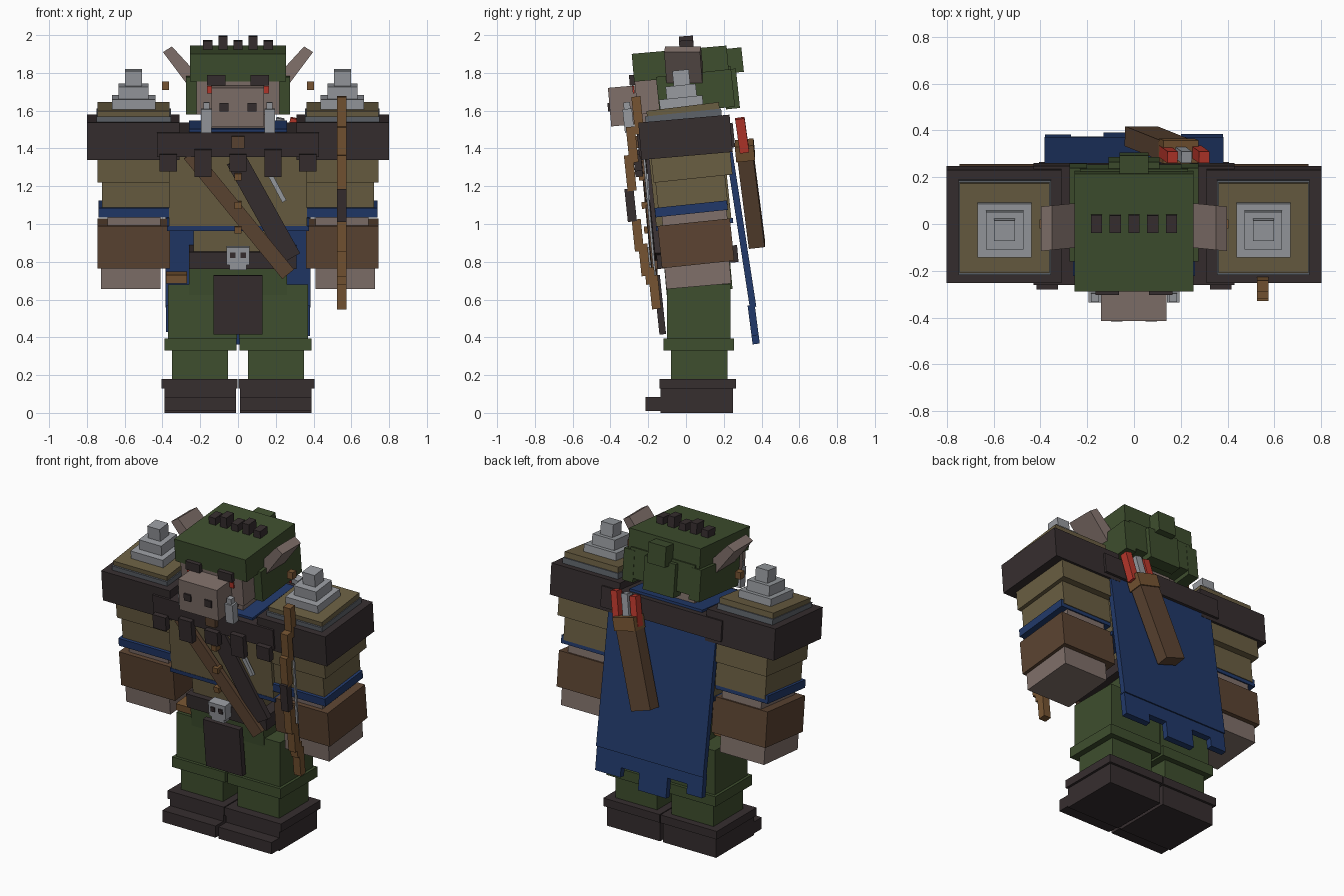
import bpy, bmesh, math
from mathutils import Matrix, Vector


def lin(c):
    c /= 255
    return c / 12.92 if c <= 0.04045 else ((c + 0.055) / 1.055) ** 2.4


PALETTE = {
    "green": (62, 78, 46), "tan": (106, 94, 66), "brown": (92, 68, 50), "dark_leather": (54, 46, 47),
    "blue": (33, 57, 106), "skin": (128, 112, 106), "pale_metal": (152, 155, 160),
    "dark_metal": (94, 99, 106), "red": (186, 56, 44), "wood": (118, 84, 50),
}
MATS = {}
for key, rgb in PALETTE.items():
    MATS[key] = bpy.data.materials.new(key)
    MATS[key].diffuse_color = (*[lin(c) for c in rgb], 1)


def add(name, mat, bm):
    bmesh.ops.recalc_face_normals(bm, faces=bm.faces)
    mesh = bpy.data.meshes.new(name)
    bm.to_mesh(mesh)
    bm.free()
    mesh.materials.append(MATS[mat])
    ob = bpy.data.objects.new(name, mesh)
    bpy.context.collection.objects.link(ob)
    return ob


def box(name, mat, x, y, z, tilt=0):
    """Box from ranges, leaning forward by tilt degrees about its own centre."""
    c = Vector([(r[0] + r[1]) / 2 for r in (x, y, z)])
    s = [abs(r[1] - r[0]) for r in (x, y, z)]
    bm = bmesh.new()
    m = Matrix.Translation(c) @ Matrix.Rotation(math.radians(tilt), 4, 'X') @ Matrix.Diagonal((*s, 1))
    bmesh.ops.create_cube(bm, size=1, matrix=m)
    return add(name, mat, bm)


def pair(name, mat, x, y, z, tilt=0):
    """Mirrored boxes on both sides."""
    for side, s in (("left", -1), ("right", 1)):
        box(f"{name}_{side}", mat, (x[0] * s, x[1] * s), y, z, tilt)


def beam(name, mat, p0, p1, width, depth):
    """Box running from p0 to p1, its depth facing front to back."""
    p0, p1 = Vector(p0), Vector(p1)
    d = p1 - p0
    az = d.normalized()
    ay = (Vector((0, 1, 0)) - az * az.y).normalized()
    ax = ay.cross(az)
    rot = Matrix((ax, ay, az)).transposed().to_4x4()
    bm = bmesh.new()
    m = Matrix.Translation((p0 + p1) / 2) @ rot @ Matrix.Diagonal((width, depth, d.length, 1))
    bmesh.ops.create_cube(bm, size=1, matrix=m)
    return add(name, mat, bm)


# Boots and legs
pair("boot", "dark_leather", (0.01, 0.39), (-0.135, 0.25), (0, 0.13))
pair("boot_toe", "dark_leather", (0.01, 0.39), (-0.215, -0.13), (0.01, 0.085))
pair("boot_cuff", "dark_leather", (0.003, 0.405), (-0.14, 0.265), (0.128, 0.18))
pair("lower_leg", "green", (0.052, 0.35), (-0.08, 0.22), (0.17, 0.34))
pair("knee_cuff", "green", (0.008, 0.388), (-0.12, 0.255), (0.33, 0.395))
pair("upper_leg", "green", (0.004, 0.37), (-0.1, 0.235), (0.39, 0.68))
box("hips", "green", (-0.26, 0.26), (-0.11, 0.24), (0.64, 0.8), 5)

# Belt, loincloth and skull buckle
box("loincloth", "dark_leather", (-0.13, 0.13), (-0.157, -0.122), (0.415, 0.73), 6)
box("belt", "dark_leather", (-0.26, 0.31), (-0.155, 0.275), (0.78, 0.87), 5)
box("skull", "pale_metal", (-0.06, 0.06), (-0.215, -0.15), (0.785, 0.88), 6)
box("skull_jaw", "pale_metal", (-0.045, 0.045), (-0.205, -0.15), (0.76, 0.79), 6)
pair("skull_eye", "dark_leather", (0.014, 0.042), (-0.222, -0.214), (0.82, 0.85), 6)
box("hip_pouch", "wood", (-0.38, -0.27), (-0.09, 0.1), (0.695, 0.74), 6)

# Torso
box("waist", "tan", (-0.235, 0.235), (-0.13, 0.21), (0.85, 1.0), 6)
box("chest", "tan", (-0.365, 0.365), (-0.18, 0.22), (1.0, 1.42), 6)
box("tunic_hem", "blue", (-0.375, 0.375), (-0.16, 0.25), (0.985, 1.01), 6)
box("collar", "dark_leather", (-0.43, 0.43), (-0.255, 0.255), (1.38, 1.51), 6)
box("neck_scarf", "blue", (-0.26, 0.26), (-0.22, 0.21), (1.46, 1.525), 6)
box("neck", "skin", (-0.16, 0.16), (-0.18, 0.14), (1.48, 1.65), 6)
for i, x in enumerate((-0.37, -0.185, 0, 0.185, 0.37)):
    z0, z1 = ((1.28, 1.37), (1.25, 1.395))[i % 2]
    box(f"collar_tab_{i}", "dark_leather", (x - 0.046, x + 0.046), (-0.275, -0.235), (z0, z1), 6)
box("collar_clasp", "brown", (-0.035, 0.035), (-0.285, -0.255), (1.4, 1.465), 6)
beam("wide_strap", "dark_leather", (-0.01, -0.195, 1.34), (0.28, -0.145, 0.82), 0.11, 0.04)
beam("thin_strap", "brown", (-0.255, -0.225, 1.37), (0.265, -0.165, 0.735), 0.08, 0.03)
beam("dagger", "pale_metal", (0.17, -0.21, 1.26), (0.245, -0.2, 1.12), 0.025, 0.02)
for i, z in enumerate((1.25, 1.1, 0.97)):
    y = -0.215 - 0.1 * (z - 1.1)
    box(f"bead_{i}", "wood", (-0.018, 0.018), (y - 0.02, y + 0.03), (z - 0.018, z + 0.018), 6)

# Arms
pair("upper_sleeve", "tan", (0.36, 0.745), (-0.18, 0.24), (1.24, 1.38), 6)
pair("lower_sleeve", "tan", (0.36, 0.72), (-0.155, 0.215), (1.08, 1.25), 6)
pair("sleeve_band", "blue", (0.36, 0.738), (-0.165, 0.22), (1.055, 1.105), 6)
pair("wrist", "skin", (0.41, 0.69), (-0.125, 0.22), (0.96, 1.07), 6)
pair("bracer", "brown", (0.36, 0.745), (-0.14, 0.245), (0.785, 1.01), 6)
pair("hand", "skin", (0.41, 0.725), (-0.11, 0.235), (0.67, 0.8), 5)

# Stepped shoulder armour
pair("shoulder_pad", "dark_leather", (0.31, 0.8), (-0.245, 0.24), (1.36, 1.558), 5)
pair("shoulder_plate", "dark_metal", (0.355, 0.75), (-0.215, 0.19), (1.53, 1.59), 6)
pair("shoulder_cap", "tan", (0.362, 0.745), (-0.208, 0.178), (1.57, 1.622), 7)
for i, (w, z0, z1) in enumerate(((0.23, 1.61, 1.67), (0.16, 1.66, 1.735), (0.088, 1.73, 1.815))):
    pair(f"shoulder_step_{i}", "pale_metal", (0.553 - w / 2, 0.553 + w / 2),
         (-0.025 - w / 2, -0.025 + w / 2), (z0, z1), 6)

# Head and face
box("face", "skin", (-0.22, 0.22), (-0.265, 0.12), (1.6, 1.79), 6)
box("snout", "skin", (-0.14, 0.138), (-0.405, -0.2), (1.525, 1.73), 5)
pair("nostril", "dark_leather", (0.05, 0.098), (-0.414, -0.402), (1.595, 1.64), 5)
pair("brow", "dark_leather", (0.065, 0.165), (-0.3, -0.25), (1.735, 1.79), 5)
pair("eye", "red", (0.135, 0.165), (-0.283, -0.274), (1.69, 1.73), 6)
pair("tusk", "pale_metal", (0.14, 0.195), (-0.33, -0.28), (1.485, 1.61), 6)
pair("tusk_tip", "pale_metal", (0.15, 0.183), (-0.33, -0.295), (1.6, 1.645), 6)
box("hood_top", "green", (-0.255, 0.255), (-0.282, 0.222), (1.775, 1.923), 5)
pair("hood_side", "green", (0.2, 0.275), (-0.15, 0.25), (1.6, 1.8), 6)
box("hood_back", "green", (-0.23, 0.23), (0.1, 0.245), (1.64, 1.83), 6)
box("hood_back_plate", "green", (-0.11, 0.11), (0.2, 0.275), (1.61, 1.82), 6)
box("hood_knot", "green", (-0.063, 0.063), (0.19, 0.3), (1.8, 1.93), 6)
for i, x in enumerate((-0.16, -0.08, 0, 0.08, 0.16)):
    box(f"crest_stud_{i}", "dark_leather", (x - 0.024, x + 0.024), (-0.035, 0.04),
        (1.9, 1.995 if i % 2 else 1.972), 4)

# Slanted ears with hanging rings
for side, s in (("left", -1), ("right", 1)):
    bm = bmesh.new()
    pts = [(0.24, 1.7), (0.24, 1.82), (0.35, 1.94), (0.397, 1.91)]
    f = bm.faces.new([bm.verts.new((x * s, 0.09 - (x - 0.24) * 0.1, z)) for x, z in pts])
    ext = bmesh.ops.extrude_face_region(bm, geom=[f])["geom"]
    bmesh.ops.translate(bm, vec=(0, -0.19, 0), verts=[v for v in ext if isinstance(v, bmesh.types.BMVert)])
    add(f"ear_{side}", "skin", bm)
pair("ear_ring", "wood", (0.365, 0.403), (-0.02, 0.02), (1.71, 1.755))

# Cape with a ragged hem
beam("cape", "blue", (0, 0.223, 1.42), (0, 0.355, 0.56), 0.765, 0.035)
for i, (x0, x1, z) in enumerate(((-0.38, -0.27, 0.43), (-0.27, -0.13, 0.49), (-0.13, 0.07, 0.365),
                                 (0.07, 0.2, 0.47), (0.2, 0.38, 0.41))):
    x = (x0 + x1) / 2
    beam(f"cape_tab_{i}", "blue", (x, 0.345, 0.57), (x, 0.345 + (0.57 - z) * 0.13, z), x1 - x0, 0.038)

# Quiver and arrows
beam("quiver", "brown", (0.18, 0.315, 1.36), (0.03, 0.375, 0.895), 0.145, 0.085)
beam("quiver_rim", "wood", (0.2, 0.308, 1.43), (0.18, 0.316, 1.35), 0.155, 0.1)
for i, (x, mat) in enumerate(((0.15, "red"), (0.21, "pale_metal"), (0.285, "red"))):
    beam(f"arrow_{i}", mat, (x + 0.015, 0.285, 1.56), (x - 0.02, 0.31, 1.38), 0.045, 0.05)

# Bow held beside the right arm
BOW = [(-0.255, 1.575, 0.2), (-0.285, 1.42, 0.19), (-0.295, 1.27, 0.19), (-0.293, 1.1, 0.175),
       (-0.255, 0.94, 0.17), (-0.22, 0.81, 0.17), (-0.165, 0.64, 0.18)]
for i, (y, z, h) in enumerate(BOW):
    box(f"bow_part_{i}", "dark_leather" if i == 3 else "wood", (0.525, 0.575),
        (y - 0.024, y + 0.024), (z - h / 2, z + h / 2), 6)
box("bow_lower_joint", "wood", (0.525, 0.575), (-0.215, -0.165), (0.68, 0.77), 6)
beam("bow_string", "pale_metal", (0.55, -0.235, 1.5), (0.55, -0.16, 0.68), 0.012, 0.012)
